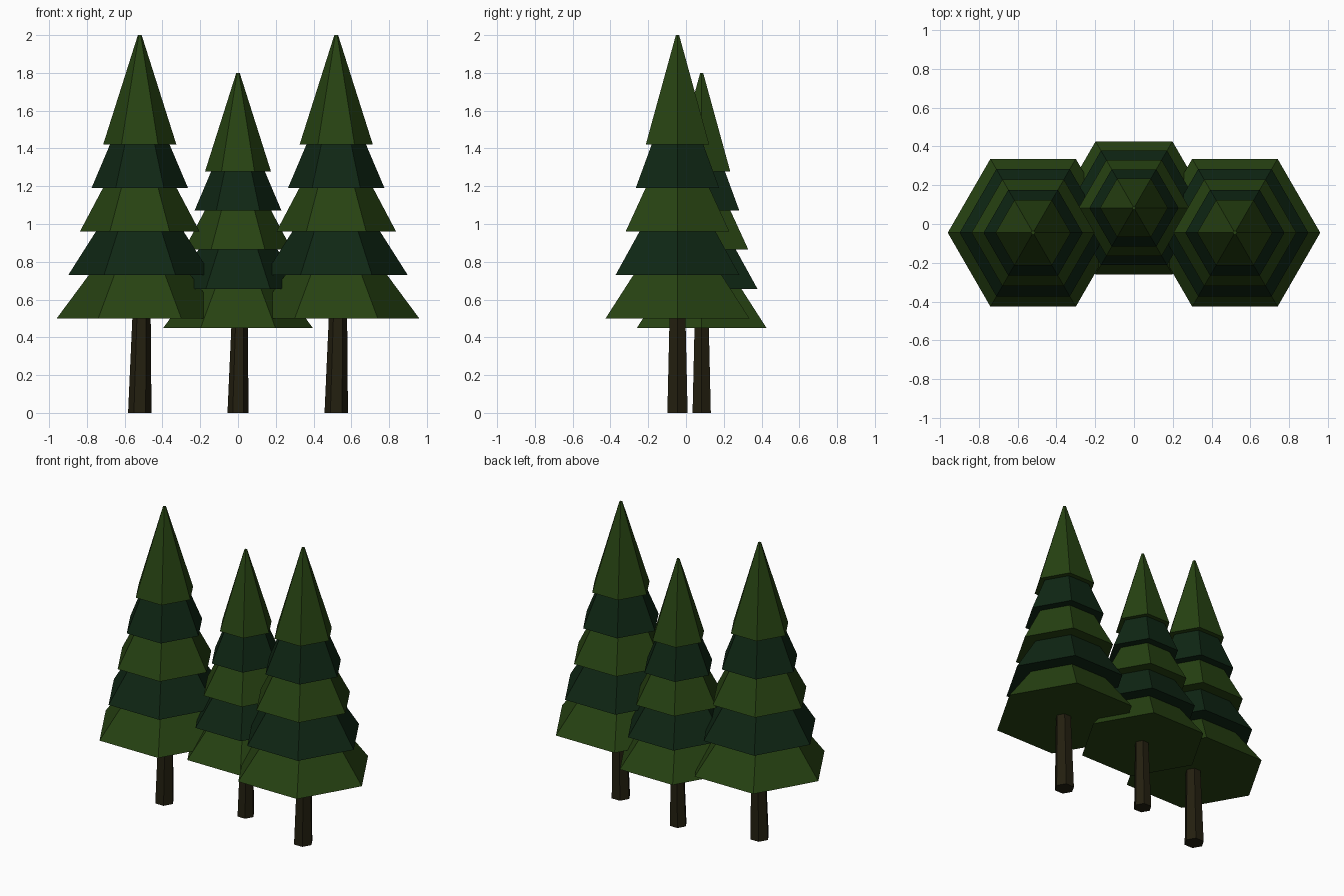
import bpy, bmesh, math

if "Cube" in bpy.data.objects:
    bpy.data.objects.remove(bpy.data.objects["Cube"])


def material(name, rgb):
    m = bpy.data.materials.new(name)
    m.diffuse_color = (*rgb, 1.0)
    m.use_nodes = True
    m.node_tree.nodes["Principled BSDF"].inputs["Base Color"].default_value = m.diffuse_color
    return m


LIGHT = material("light_needle_green", (0.0200, 0.0550, 0.0060))
DARK = material("dark_needle_green", (0.0048, 0.0200, 0.0070))
BARK = material("bark_brown", (0.0170, 0.0140, 0.0050))


def hex_frustum(name, loc, z0, z1, r0, r1, mat, lean=0.0):
    """Closed six-sided frustum with corners along x; lean shifts the top in x."""
    bm = bmesh.new()
    rings = []
    for z, r, dx in ((z0, r0, 0.0), (z1, r1, lean)):
        rings.append([bm.verts.new((dx + r * math.cos(i * math.pi / 3),
                                    r * math.sin(i * math.pi / 3), z))
                      for i in range(6)])
    low, top = rings
    for i in range(6):
        j = (i + 1) % 6
        bm.faces.new((low[i], low[j], top[j], top[i]))
    bm.faces.new(low[::-1])
    bm.faces.new(top)
    me = bpy.data.meshes.new(name)
    bm.to_mesh(me)
    bm.free()
    me.materials.append(mat)
    ob = bpy.data.objects.new(name, me)
    ob.location = loc
    bpy.context.collection.objects.link(ob)


def pine(label, x, y, s):
    # Slightly leaning tapered trunk
    hex_frustum(label + "_trunk", (x, y, 0), 0, 0.6 * s, 0.062 * s, 0.046 * s,
                BARK, lean=0.011 * s)
    # Five overlapping skirts of needles in alternating greens
    for i in range(5):
        z = (0.5 + 0.23 * i) * s
        hex_frustum(f"{label}_foliage_{i + 1}", (x, y, 0), z, z + 0.58 * s,
                    (0.44 - 0.0615 * i) * s, 0.01 * s, DARK if i % 2 else LIGHT)


pine("left_tree", -0.52, -0.045, 1.0)
pine("right_tree", 0.52, -0.045, 1.0)
pine("middle_tree", 0.0, 0.083, 0.9)
